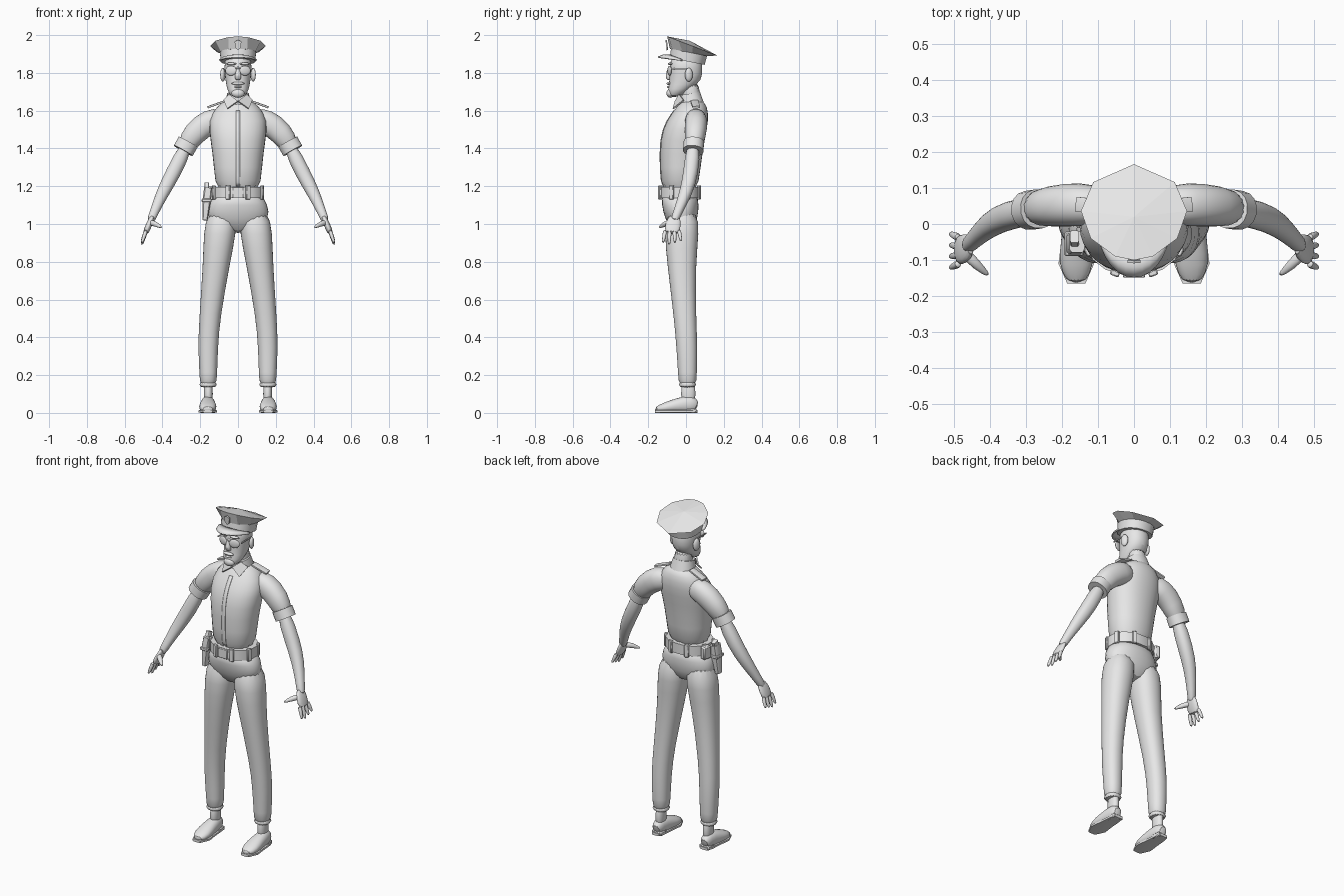
import bpy, bmesh
from math import sin, cos, pi, copysign
from mathutils import Vector, Matrix

default_cube = bpy.data.objects.get("Cube")
if default_cube:
    bpy.data.objects.remove(default_cube)

grey = bpy.data.materials.new("plain_grey")
grey.use_nodes = True
grey.diffuse_color = (0.8, 0.8, 0.8, 1)
grey.node_tree.nodes["Principled BSDF"].inputs["Base Color"].default_value = grey.diffuse_color

ACROSS, DEEP, UP = Vector((1, 0, 0)), Vector((0, 1, 0)), Vector((0, 0, 1))


def finish(name, bm, faceted=False, rounded=False, thickness=None, bevel=None):
    """Turn a bmesh into a named object with shading, material and modifiers."""
    bmesh.ops.recalc_face_normals(bm, faces=bm.faces)
    mesh = bpy.data.meshes.new(name)
    bm.to_mesh(mesh)
    bm.free()
    mesh.materials.append(grey)
    if not faceted:
        mesh.shade_smooth()
        mesh.set_sharp_from_angle(angle=0.9)
    part = bpy.data.objects.new(name, mesh)
    bpy.context.collection.objects.link(part)
    if thickness:
        solid = part.modifiers.new("thickness", "SOLIDIFY")
        solid.thickness, solid.offset = thickness, 0
    if bevel:
        part.modifiers.new("bevel", "BEVEL").width = bevel
    if rounded:
        part.modifiers.new("rounding", "SUBSURF").levels = 1
    return part


def loft(name, rings, side=1, level=False, along=DEEP, rounded=True, boxy=False):
    """Skin of oval rings; each ring is x, y, z, half width, half depth."""
    count, power = (8, 5) if boxy else (16, 2.2)
    centres = [Vector((side * x, y, z)) for x, y, z, width, depth in rings]
    bm = bmesh.new()
    loops = []
    for index, (centre, ring) in enumerate(zip(centres, rings)):
        before, after = centres[max(index - 1, 0)], centres[min(index + 1, len(rings) - 1)]
        heading = UP if level else (after - before).normalized()
        deep = (along - heading * along.dot(heading)).normalized()
        wide = heading.cross(deep)
        loop = []
        for step in range(count):
            angle = 2 * pi * (step + 0.5) / count
            u, v = (copysign(abs(f) ** (2 / power), f) for f in (cos(angle), sin(angle)))
            loop.append(bm.verts.new(centre + wide * u * ring[-2] + deep * v * ring[-1]))
        loops.append(loop)
    for lower, upper in zip(loops, loops[1:]):
        for step in range(count):
            bm.faces.new((lower[step - 1], lower[step], upper[step], upper[step - 1]))
    bm.faces.new(loops[0])
    bm.faces.new(loops[-1])
    return finish(name, bm, rounded=rounded and not boxy)


def trunk(name, rings, **options):
    """Central part with level rings: y, z, half width, half depth."""
    return loft(name, [(0, *ring) for ring in rings], level=True, **options)


def limb(name, rings, side, depth=1, **options):
    """Tapering tube: x, y, z, radius, with one depth ratio throughout."""
    return loft(name, [(x, y, z, r, r * depth) for x, y, z, r in rings], side, **options)


def placed(location, size, turn):
    return Matrix.Translation(location) @ Matrix.Rotation(turn, 4, "Z") @ Matrix.Diagonal((*size, 1))


def ball(name, location, size, turn=0):
    bm = bmesh.new()
    bmesh.ops.create_uvsphere(bm, u_segments=16, v_segments=10, radius=1, matrix=placed(location, size, turn))
    return finish(name, bm)


def box(name, location, size, turn=0):
    bm = bmesh.new()
    bmesh.ops.create_cube(bm, size=1, matrix=placed(location, size, turn))
    return finish(name, bm, bevel=min(size) / 5)


def plate(name, outline):
    bm = bmesh.new()
    bm.faces.new([bm.verts.new(point) for point in outline])
    return finish(name, bm, faceted=True, thickness=0.008)


# Shirt, with a placket strip projected onto its front
shirt = trunk("shirt", [(-.035, 1.15, .125, .1), (-.03, 1.3, .127, .108), (-.02, 1.45, .15, .122),
                        (.008, 1.55, .162, .115), (.035, 1.625, .115, .08), (.03, 1.66, .06, .055)])
bm = bmesh.new()
bmesh.ops.create_grid(bm, x_segments=2, y_segments=20, size=1)
for vert in bm.verts:
    vert.co = (vert.co.x * .011, -.3, 1.4 + vert.co.y * .2)
placket = finish("shirt_placket", bm)
wrap = placket.modifiers.new("follow_shirt", "SHRINKWRAP")
wrap.target, wrap.wrap_method, wrap.wrap_mode = shirt, "PROJECT", "ABOVE_SURFACE"
wrap.use_project_y, wrap.offset = True, .003
placket.modifiers.new("thickness", "SOLIDIFY").thickness = .004

# Trouser seat, collar and neck
trunk("trouser_hips", [(-.035, 1.17, .128, .1), (-.03, 1.1, .16, .1), (-.025, 1.03, .175, .09), (-.02, .95, .08, .05)])
loft("collar", [(0, .03, 1.62, .074, .07), (0, .018, 1.69, .058, .058)], rounded=False)
trunk("neck", [(.035, 1.6, .055, .052), (.02, 1.77, .055, .055)])

for label, side in (("left_", 1), ("right_", -1)):
    flap = [(0, -.056, 1.65), (.045, -.035, 1.685), (.075, -.012, 1.655), (.056, -.068, 1.61)]
    plate(label + "collar_flap", [(side * x, y, z) for x, y, z in flap])
    limb(label + "shoulder_strap", [(.07, .045, 1.65, .006), (.16, .055, 1.618, .006)], side, depth=3.5, boxy=True)

    # Short sleeve with rolled cuff
    limb(label + "sleeve", [(.07, .05, 1.56, .058), (.15, .055, 1.545, .07), (.23, .05, 1.485, .065),
                            (.285, .04, 1.4, .052)], side, depth=.9)
    limb(label + "sleeve_cuff", [(.264, .042, 1.434, .058), (.29, .038, 1.388, .058)], side, depth=.94, rounded=False)

    # Bare arm and hand
    limb(label + "arm", [(.265, .04, 1.43, .04), (.345, .026, 1.265, .041), (.4, 0, 1.165, .035),
                         (.445, -.045, 1.06, .023), (.465, -.065, 1.01, .023)], side)
    limb(label + "palm", [(.45, -.055, 1.045, .012), (.47, -.07, 1, .017), (.492, -.074, .945, .017)], side, depth=2.5)
    limb(label + "thumb", [(.47, -.078, 1.01, .017), (.435, -.115, 1, .014), (.402, -.143, .98, .006)],
         side, along=UP)
    for order, finger in enumerate(("little", "ring", "middle", "index")):
        spread = order - 1.5
        knuckle = Vector((.485, -.074 - .024 * spread, .97))
        tip = knuckle + Vector((.025, -.008 * spread, -.082 + .01 * abs(order - 2)))
        limb(label + finger + "_finger", [(*knuckle.lerp(tip, t), .012 - .005 * t) for t in (0, .5, 1)], side)

    # Trouser leg with turned hem
    limb(label + "trouser_leg", [(.084, -.02, 1.08, .08), (.096, -.022, .95, .088), (.113, -.025, .8, .073),
                                 (.15, -.005, .5, .056), (.159, .005, .35, .054), (.157, .008, .2, .047),
                                 (.158, .008, .14, .046)], side, depth=1.06, level=True)
    limb(label + "trouser_hem", [(.158, .008, z, .05) for z in (.17, .13)], side, level=True)

    # Ankle, shoe, sole and heel
    limb(label + "ankle", [(.157, .012, z, .024) for z in (.17, .1, .04)], side, depth=1.6, level=True)
    shoe = [(.06, .03, .025), (.03, .05, .036), (-.05, .039, .043), (-.11, .028, .051), (-.165, .016, .026)]
    loft(label + "shoe", [(.16, y, height, height, width) for y, height, width in shoe], side, along=ACROSS)
    loft(label + "shoe_sole", [(.16, y, .008, .008, width) for y, height, width in shoe], side,
         along=ACROSS, boxy=True)
    box(label + "shoe_heel", (side * .158, .028, .012), (.066, .056, .024))

    # Ear, spectacles and eyebrow
    ball(label + "ear", (side * .08, .015, 1.79), (.013, .022, .036), side * .35)
    ball(label + "lens", (side * .037, -.087, 1.812), (.031, .008, .026), side * .28)
    box(label + "spectacle_arm", (side * .077, -.03, 1.822), (.006, .1, .008))
    ball(label + "eyebrow", (side * .036, -.084, 1.848), (.028, .01, .007), side * .25)

# Head and face
trunk("head", [(-.065, 1.67, .04, .032), (-.035, 1.715, .06, .062), (0, 1.76, .067, .088),
               (0, 1.83, .076, .09), (0, 1.9, .068, .08)])
trunk("nose", [(-.08, 1.84, .009, .012), (-.099, 1.78, .018, .015), (-.086, 1.76, .015, .012)])
ball("goatee", (0, -.083, 1.692), (.034, .021, .024))
ball("moustache", (0, -.09, 1.744), (.034, .013, .009))
ball("lower_lip", (0, -.09, 1.725), (.019, .01, .006))
box("spectacle_bridge", (0, -.095, 1.824), (.026, .006, .006))

# Cap band, sloping down to the back
band = trunk("cap_band", [(.006, 1.862, .093, .094), (.016, 1.912, .097, .097)], rounded=False)
for vert in band.data.vertices:
    vert.co.z -= vert.co.y / 5

# Flared, faceted cap crown with a slightly raised middle
half = [(.113, .116), (.147, .036), (.12, -.04), (.052, -.09)]
outline = [(0, .166)] + half + [(0, -.1)] + [(-x, y) for x, y in reversed(half)]
bm = bmesh.new()
foot, rim = [], []
for x, y in outline:
    outward = Vector((x, y)).normalized() * .097
    foot.append(bm.verts.new((outward.x, outward.y + .012, 1.908 - outward.y / 5)))
    rim.append(bm.verts.new((x, y, 1.955 - .38 * y)))
peak = bm.verts.new((0, .02, 1.97))
for step in range(len(outline)):
    bm.faces.new((foot[step - 1], foot[step], rim[step], rim[step - 1]))
    bm.faces.new((rim[step - 1], rim[step], peak))
bm.faces.new(foot)
finish("cap_crown", bm, faceted=True)

# Visor swept around the front of the band, and a badge above it
bm = bmesh.new()
ribs = []
for step in range(-6, 7):
    forward, sideways = cos(step * pi / 14), sin(step * pi / 14)
    ribs.append([bm.verts.new((sideways * width, -forward * reach, 1.86 + forward * rise))
                 for width, reach, rise in ((.09, .084, .034), (.1, .12, .033), (.098, .147, .023))])
for near, far in zip(ribs, ribs[1:]):
    for step in (1, 2):
        bm.faces.new((near[step - 1], far[step - 1], far[step], near[step]))
finish("cap_visor", bm, thickness=.008)
badge = [(-.018, 1.965), (0, 1.975), (.018, 1.965), (.014, 1.935), (0, 1.92), (-.014, 1.935)]
plate("cap_badge", [(x, -.1 - (z - 1.935) / 8, z) for x, z in badge])

# Belt with buckle, loops and pouch
trunk("belt", [(-.034, z, .136, .109) for z in (1.137, 1.197)], rounded=False)
box("belt_buckle", (0, -.143, 1.167), (.06, .012, .056))
for step in range(8):
    angle = (step + .5) * pi / 4
    box(f"belt_loop_{step}", (.138 * sin(angle), -.034 - .111 * cos(angle), 1.167), (.026, .016, .074), angle)
box("belt_pouch", (-.142, .015, 1.163), (.034, .054, .075), -.25)

# Holster with pistol grip
limb("holster", [(.158, -.05, 1.19, .022), (.165, -.055, 1.13, .023), (.175, -.06, 1.02, .014)], -1,
     depth=1.35, boxy=True)
limb("pistol_grip", [(.165, -.055, 1.16, .013), (.165, -.035, 1.215, .013)], -1, depth=1.4, boxy=True)
box("holster_strap", (-.166, -.055, 1.125), (.052, .068, .018))
